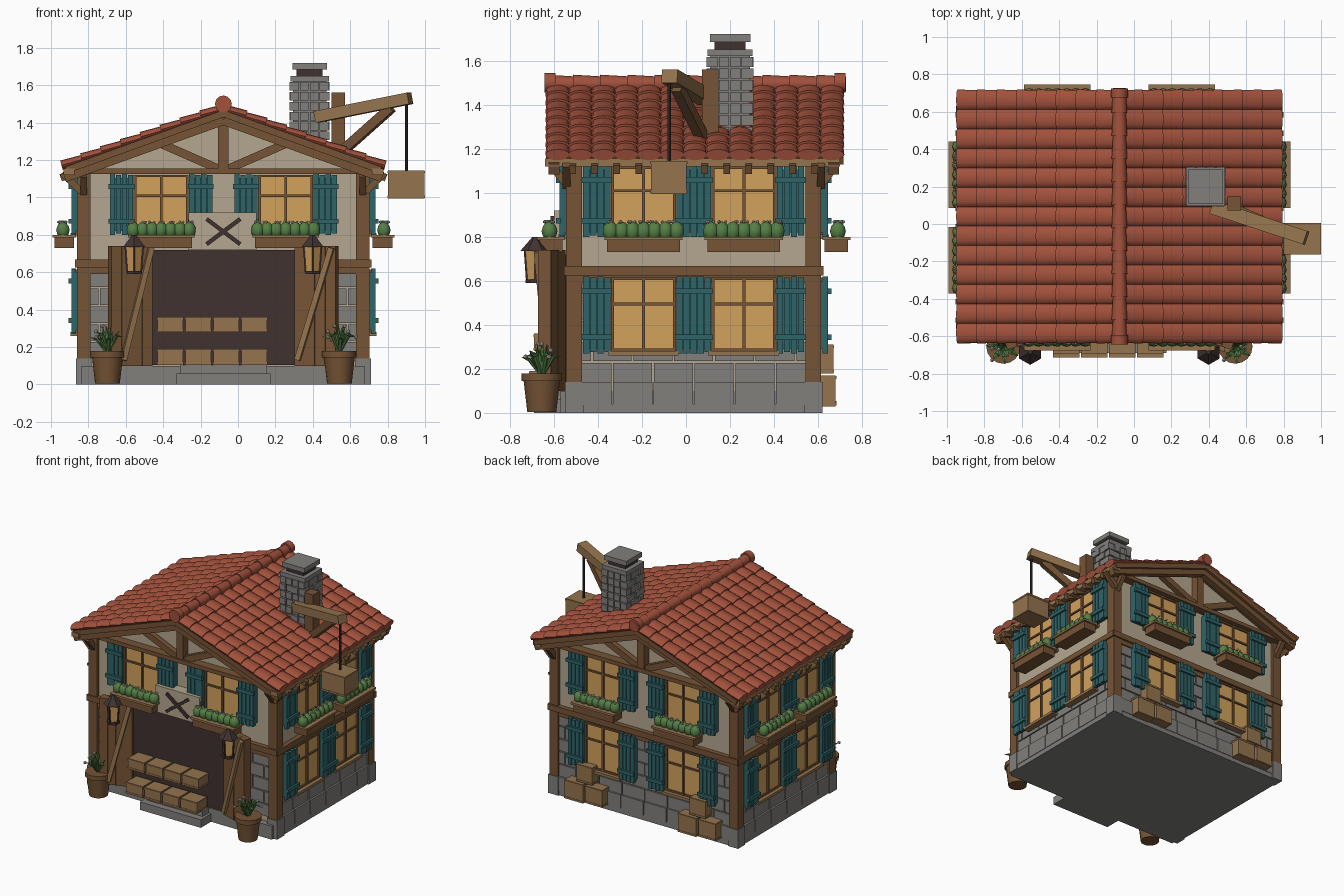
import bpy, bmesh, math, random
from mathutils import Matrix, Vector

random.seed(4)
if "Cube" in bpy.data.objects:
    bpy.data.objects.remove(bpy.data.objects["Cube"])

COLORS = {
    "tile_red": (0.36, 0.082, 0.045), "plaster": (0.46, 0.39, 0.28),
    "stone": (0.22, 0.215, 0.2), "dark_wood": (0.18, 0.088, 0.036),
    "light_wood": (0.3, 0.175, 0.075), "teal": (0.03, 0.13, 0.14),
    "glow": (0.65, 0.36, 0.11), "leaf": (0.09, 0.21, 0.06),
    "dark": (0.05, 0.032, 0.028), "petal": (0.6, 0.55, 0.48)}
MATS = {}
for key, rgb in COLORS.items():
    m = bpy.data.materials.new(key)
    m.use_nodes = True
    m.diffuse_color = (*rgb, 1)
    bsdf = m.node_tree.nodes["Principled BSDF"]
    bsdf.inputs["Base Color"].default_value = (*rgb, 1)
    bsdf.inputs["Roughness"].default_value = 0.9
    MATS[key] = m

PARTS = {}
I = Matrix.Identity(4)


def part(name, mat):
    if name not in PARTS:
        PARTS[name] = (bmesh.new(), mat)
    return PARTS[name][0]


def box(name, mat, x, y, z, M=I):
    """Box from (min, max) pairs."""
    c = Vector([(a + b) / 2 for a, b in (x, y, z)])
    s = [abs(b - a) for a, b in (x, y, z)]
    bmesh.ops.create_cube(part(name, mat), size=1, matrix=M @ Matrix.Translation(c) @ Matrix.Diagonal((*s, 1)))


def along(a, b):
    a, b = Vector(a), Vector(b)
    return Matrix.Translation((a + b) / 2) @ (b - a).to_track_quat('Z', 'Y').to_matrix().to_4x4(), (b - a).length


def beam(name, mat, a, b, w, h, M=I):
    T, n = along(a, b)
    bmesh.ops.create_cube(part(name, mat), size=1, matrix=M @ T @ Matrix.Diagonal((w, h, n, 1)))


def cone(name, mat, a, b, r1, r2, seg=12, flat=1, M=I):
    T, n = along(a, b)
    bmesh.ops.create_cone(part(name, mat), cap_ends=True, segments=seg, radius1=r1, radius2=r2,
                          depth=n, matrix=M @ T @ Matrix.Diagonal((1, flat, 1, 1)))


def ball(name, mat, p, r, sub=2, tall=1, M=I):
    bmesh.ops.create_icosphere(part(name, mat), subdivisions=sub, radius=r,
                               matrix=M @ Matrix.Translation(p) @ Matrix.Diagonal((1, 1, tall, 1)))


CX, CY, HX, HY = -0.078, 0.035, 0.758, 0.555


def side(angle, dist):
    """Wall frame: x runs along the wall, -y points outward."""
    return Matrix.Translation((CX, CY, 0)) @ Matrix.Rotation(math.radians(angle), 4, 'Z') @ Matrix.Translation((0, -dist, 0))


FRONT, RIGHT, BACK, LEFT = side(0, HY), side(90, HX), side(180, HY), side(270, HX)
RIDGE, EAVE, SLOPE = 1.47, 0.85, 0.36

# Walls with gables, as one extruded profile
bm = part("walls", "plaster")
prof = [(-HX, 0.1), (HX, 0.1), (HX, 1.15), (0, 1.43), (-HX, 1.15)]
face = bm.faces.new([bm.verts.new((CX + x, CY - HY, z)) for x, z in prof])
ext = bmesh.ops.extrude_face_region(bm, geom=[face])
bmesh.ops.translate(bm, vec=(0, 2 * HY, 0), verts=[v for v in ext["geom"] if isinstance(v, bmesh.types.BMVert)])
bmesh.ops.recalc_face_normals(bm, faces=bm.faces)

# Stone base, steps and ground floor masonry
box("foundation", "stone", (CX - HX, CX + HX), (CY - HY - 0.05, CY + HY), (0, 0.1))
box("front_step", "stone", (-0.33, 0.175), (-0.69, -0.5), (0, 0.06))
box("front_step", "stone", (-0.31, 0.155), (-0.64, -0.5), (0.06, 0.105))
for M, half in ((FRONT, HX), (RIGHT, HY), (BACK, HX), (LEFT, HY)):
    n = round(half * 2 / 0.19)
    w = 2 * half / n
    top = 0.1 if M is FRONT else 0.14
    box("base_blocks", "stone", (-half - 0.022, half + 0.022), (-0.02, 0), (0, 0.04), M)
    for i in range(n):
        a = -half + i * w
        box("base_blocks", "stone", (a + 0.003, a + w - 0.003), (-0.024, 0), (0.035, top), M)
    for r in range(5):
        z = 0.14 + r * 0.095
        edges = [-half] + [-half + (i + 0.5 * (r % 2)) * w for i in range(1 - r % 2, n + 1 - r % 2)][r % 2 == 0 and 0 or 0:] + [half]
        for a, b in zip(edges, edges[1:]):
            if b - a > 0.02:
                box("stone_wall", "stone", (a + 0.004, b - 0.004), (-0.01, 0), (z, z + 0.087), M)

# Corner posts, mid beams and eave plates
for sx in (-1, 1):
    for sy in (-1, 1):
        x, y = CX + sx * (HX - 0.012), CY + sy * (HY - 0.012)
        box("corner_posts", "dark_wood", (x - 0.036, x + 0.036), (y - 0.036, y + 0.036), (0.13, 1.15))
        box("corner_stones", "stone", (x - 0.042, x + 0.042), (y - 0.042, y + 0.042), (0, 0.14))
        beam("knee_braces", "dark_wood", (CX + sx * 0.76, y + sy * 0.035, 1.03), (CX + sx * 0.86, y + sy * 0.035, 1.13), 0.035, 0.035)
        beam("knee_braces", "dark_wood", (x, y + sy * 0.02, 1.02), (x, y + sy * 0.1, 1.12), 0.035, 0.035)
    x = CX + sx * 0.825
    box("eave_plates", "light_wood", (x - 0.03, x + 0.03), (-0.64, 0.7), (1.12, 1.155))
    for i in range(12):
        y = CY - 0.55 + i * 0.1
        beam("rafter_tails", "dark_wood", (CX + sx * 0.72, y, 1.16), (CX + sx * 0.87, y, 1.105), 0.03, 0.04)
for M, half in ((FRONT, HX), (RIGHT, HY), (BACK, HX), (LEFT, HY)):
    box("mid_beams", "dark_wood", (-half - 0.03, half + 0.03), (-0.035, 0), (0.625, 0.668), M)
    box("lower_mid_beams", "dark_wood", (-half, half), (-0.02, 0), (0.59, 0.625), M)
    box("top_beams", "dark_wood", (-half - 0.02, half + 0.02), (-0.03, 0), (1.125, 1.155), M)

# Gable timber frames
for M in (FRONT, BACK):
    box("king_posts", "dark_wood", (-0.028, 0.028), (-0.06, 0), (1.125, 1.43), M)
    box("tie_beams", "dark_wood", (-0.84, 0.84), (-0.065, -0.02), (1.125, 1.155), M)
    for s in (-1, 1):
        beam("rake_beams", "dark_wood", (0, -0.08, 1.415), (s * 0.85, -0.08, 1.109), 0.05, 0.055, M)
        beam("gable_struts", "dark_wood", (s * 0.02, -0.03, 1.15), (s * 0.34, -0.03, 1.29), 0.04, 0.045, M)

# Roof deck, tiles and ridge caps
Y0, Y1, COLS, ROWS = -0.635, 0.715, 13, 8
pitch = (Y1 - Y0) / COLS
for s in (-1, 1):
    def roof(d, up=0):
        return CX + s * d, RIDGE - SLOPE * d + up
    (xa, za), (xb, zb) = roof(0, -0.022), roof(0.84, -0.022)
    beam("roof_deck", "dark_wood", (xa, (Y0 + Y1) / 2, za), (xb, (Y0 + Y1) / 2, zb), Y1 - Y0, 0.036)
    for r in range(ROWS):
        (xa, za), (xb, zb) = roof(r * EAVE / ROWS, 0.004), roof((r + 1.15) * EAVE / ROWS, 0.014)
        for c in range(COLS):
            y = Y0 + (c + 0.5) * pitch
            cone("roof_tiles", "tile_red", (xa, y, za), (xb, y, zb), pitch * 0.5, pitch * 0.54, 12, 0.46)
caps = 11
for i in range(caps):
    a = Y0 + i * (Y1 - Y0) / caps
    cone("ridge_caps", "tile_red", (CX, a, 1.494), (CX, a + 0.135, 1.494), 0.042, 0.034)
for y in (Y0 - 0.008, Y1 - 0.04):
    cone("ridge_ends", "tile_red", (CX, y, 1.5), (CX, y + 0.05, 1.5), 0.045, 0.045)


def shutter(M, u, z0, z1):
    for k in range(4):
        a = u - 0.064 + k * 0.032
        dz = 0.006 * (k % 2)
        box("shutters", "teal", (a + 0.002, a + 0.03), (-0.055, -0.03), (z0 + dz, z1 - dz), M)
    box("shutters", "teal", (u - 0.06, u + 0.06), (-0.04, 0), (z0 + 0.02, z1 - 0.02), M)
    for z in (z0 + 0.06, z1 - 0.08):
        box("shutter_battens", "teal", (u - 0.069, u + 0.069), (-0.07, -0.05), (z, z + 0.026), M)


def window(M, u, z0, z1, planter):
    w = 0.14
    box("window_panes", "glow", (u - w, u + w), (-0.022, 0), (z0, z1), M)
    for a in (u - w, u, u + w):
        box("window_frames", "dark_wood", (a - 0.007, a + 0.007), (-0.034, 0), (z0, z1), M)
    for z in (z0 + 0.006, z0 + (z1 - z0) * 0.64, z1 - 0.006):
        box("window_frames", "dark_wood", (u - w, u + w), (-0.033, 0), (z - 0.006, z + 0.006), M)
    box("window_sills", "light_wood", (u - w - 0.02, u + w + 0.02), (-0.06, 0), (z0 - 0.02, z0), M)
    for s in (-1, 1):
        shutter(M, u + s * 0.212, z0 - 0.01, z1 + 0.005)
    if planter:
        box("flower_boxes", "dark_wood", (u - 0.165, u + 0.165), (-0.145, -0.04), (0.73, 0.79), M)
        box("flower_box_rims", "light_wood", (u - 0.178, u + 0.178), (-0.157, -0.03), (0.785, 0.8), M)
        for k in range(7):
            a = u - 0.15 + k * 0.05
            ball("flower_bushes", "leaf", (a, -0.1, 0.825), 0.036, 2, 1.25, M)
            for j in range(3):
                ball("blossoms", "petal", (a + random.uniform(-0.02, 0.02), -0.1 + random.uniform(-0.025, 0.02), 0.868), 0.008, 1, 1, M)


# Windows on every side
for M, off in ((FRONT, 0.333), (RIGHT, 0.228), (BACK, 0.333), (LEFT, 0.228)):
    for s in (-1, 1):
        window(M, s * off, 0.81, 1.12, True)
        if M is not FRONT:
            window(M, s * off, 0.28, 0.615, False)

# Shop opening with open door leaves and crossed sign
box("shop_opening", "dark", (-0.47, 0.32), (-0.57, -0.5), (0.105, 0.72))
box("sign_board", "plaster", (-0.265, 0.1), (-0.6, -0.5), (0.72, 0.92))
for s in (-1, 1):
    beam("sign_cross", "dark", (CX - s * 0.09, -0.608, 0.75), (CX + s * 0.09, -0.608, 0.885), 0.015, 0.022)
    hinge = CX + s * 0.388
    D = Matrix.Translation((hinge, -0.575, 0)) @ Matrix.Rotation(-s * 0.3, 4, 'Z')
    for k in range(4):
        a, b = s * 0.058 * k, s * (0.058 * k + 0.056)
        box("door_leaves", "dark_wood", (min(a, b), max(a, b)), (-0.03, 0.03), (0.1, 0.74), D)
    lo, hi = (0.02, 0.21) if s > 0 else (-0.165, -0.01)
    beam("door_braces", "light_wood", (lo, -0.04, 0.13), (hi, -0.04, 0.73), 0.025, 0.03, D)

    # Lantern on a bracket
    lx, ly = CX + s * 0.477, -0.685
    beam("lantern_brackets", "dark", (lx, -0.58, 0.75), (lx, ly, 0.79), 0.02, 0.02)
    cone("lantern_roofs", "dark", (lx, ly, 0.735), (lx, ly, 0.8), 0.068, 0.012, 6)
    cone("lantern_glass", "glow", (lx, ly, 0.605), (lx, ly, 0.74), 0.038, 0.048, 4)
    cone("lantern_bases", "dark", (lx, ly, 0.59), (lx, ly, 0.607), 0.045, 0.045, 6)
    for q in range(4):
        t = q * math.pi / 2
        c, d = math.cos(t), math.sin(t)
        beam("lantern_bars", "dark", (lx + c * 0.038, ly + d * 0.038, 0.6), (lx + c * 0.048, ly + d * 0.048, 0.74), 0.008, 0.008)

    # Potted plant
    px, py = CX + s * 0.62, -0.655
    cone("plant_pots", "dark_wood", (px, py, 0.005), (px, py, 0.15), 0.066, 0.083, 16)
    cone("pot_rims", "dark_wood", (px, py, 0.145), (px, py, 0.18), 0.092, 0.092, 16)
    for k in range(22):
        t, out, up = k * 2.4, 0.03 + 0.065 * (k % 3) / 2, random.uniform(0.06, 0.1)
        mid = Vector((px + math.cos(t) * out * 0.6, py + math.sin(t) * out * 0.6, 0.17 + up))
        tip = Vector((px + math.cos(t) * out, py + math.sin(t) * out, 0.34 - out * 0.9))
        cone("plant_leaves", "leaf", (px, py, 0.16), mid, 0.008, 0.014, 5, 0.5)
        cone("plant_leaves", "leaf", mid, tip, 0.014, 0.001, 5, 0.5)
        if k % 4 == 0:
            ball("blossoms", "petal", tip, 0.012, 1)


def crate(x, y, z):
    box("crates", "light_wood", x, y, z)
    for zz in (z[0] + 0.003, z[1] - 0.015):
        box("crate_slats", "light_wood", (x[0] - 0.003, x[1] + 0.003), (y[0] - 0.003, y[1] + 0.003), (zz, zz + 0.012))


# Goods in front and crates stacked behind
for k in range(4):
    x = -0.43 + k * 0.15
    crate((x, x + 0.135), (-0.71, -0.59), (0.105, 0.19))
    crate((x, x + 0.135), (-0.69, -0.57), (0.28, 0.36))
for x in (0.38, -0.56):
    crate((x, x + 0.15), (0.59, 0.68), (0.03, 0.17))
    crate((x - 0.16, x - 0.02), (0.59, 0.68), (0.04, 0.17))
    crate((x - 0.07, x + 0.06), (0.59, 0.67), (0.18, 0.31))

# Chimney with brick courses and stepped cap
KX, KY = 0.383, 0.2
box("chimney_core", "stone", (KX - 0.09, KX + 0.09), (KY - 0.09, KY + 0.09), (1.15, 1.64))
for r in range(8):
    z = 1.2 + r * 0.053
    for q in range(4):
        M = Matrix.Translation((KX, KY, 0)) @ Matrix.Rotation(q * math.pi / 2, 4, 'Z')
        for k in range(4):
            a = -0.103 + k * 0.052
            box("chimney_bricks", "stone", (a, a + 0.046), (-0.107 + 0.005 * ((r + k) % 2), -0.085), (z, z + 0.046), M)
for half, z0, z1, c in ((0.103, 1.62, 1.65, "stone"), (0.07, 1.65, 1.685, "dark"), (0.092, 1.685, 1.72, "stone")):
    box("chimney_cap_" + c, c, (KX - half, KX + half), (KY - half, KY + half), (z0, z1))

# Hoist with hanging crate
box("hoist_post", "dark_wood", (0.5, 0.572), (0.072, 0.148), (1.18, 1.56))
beam("hoist_boom", "light_wood", (0.42, 0.09, 1.43), (0.92, -0.075, 1.53), 0.075, 0.062)
beam("hoist_brace", "dark_wood", (0.55, 0.08, 1.24), (0.82, -0.04, 1.48), 0.045, 0.05)
cone("hoist_rope", "dark", (0.9, -0.075, 1.14), (0.9, -0.075, 1.52), 0.008, 0.008, 8)
crate((0.803, 0.997), (-0.16, 0.003), (0.995, 1.145))

# Turn every collected part into an object
SMOOTH = ("roof_tiles", "ridge_caps", "ridge_ends", "flower_bushes", "plant_pots", "pot_rims", "hoist_rope")
for name, (bm, mat) in PARTS.items():
    me = bpy.data.meshes.new(name)
    bm.to_mesh(me)
    bm.free()
    me.materials.append(MATS[mat])
    ob = bpy.data.objects.new(name, me)
    bpy.context.collection.objects.link(ob)
    if name in SMOOTH:
        bpy.ops.object.select_all(action='DESELECT')
        ob.select_set(True)
        bpy.context.view_layer.objects.active = ob
        bpy.ops.object.shade_smooth_by_angle(angle=math.radians(40))
